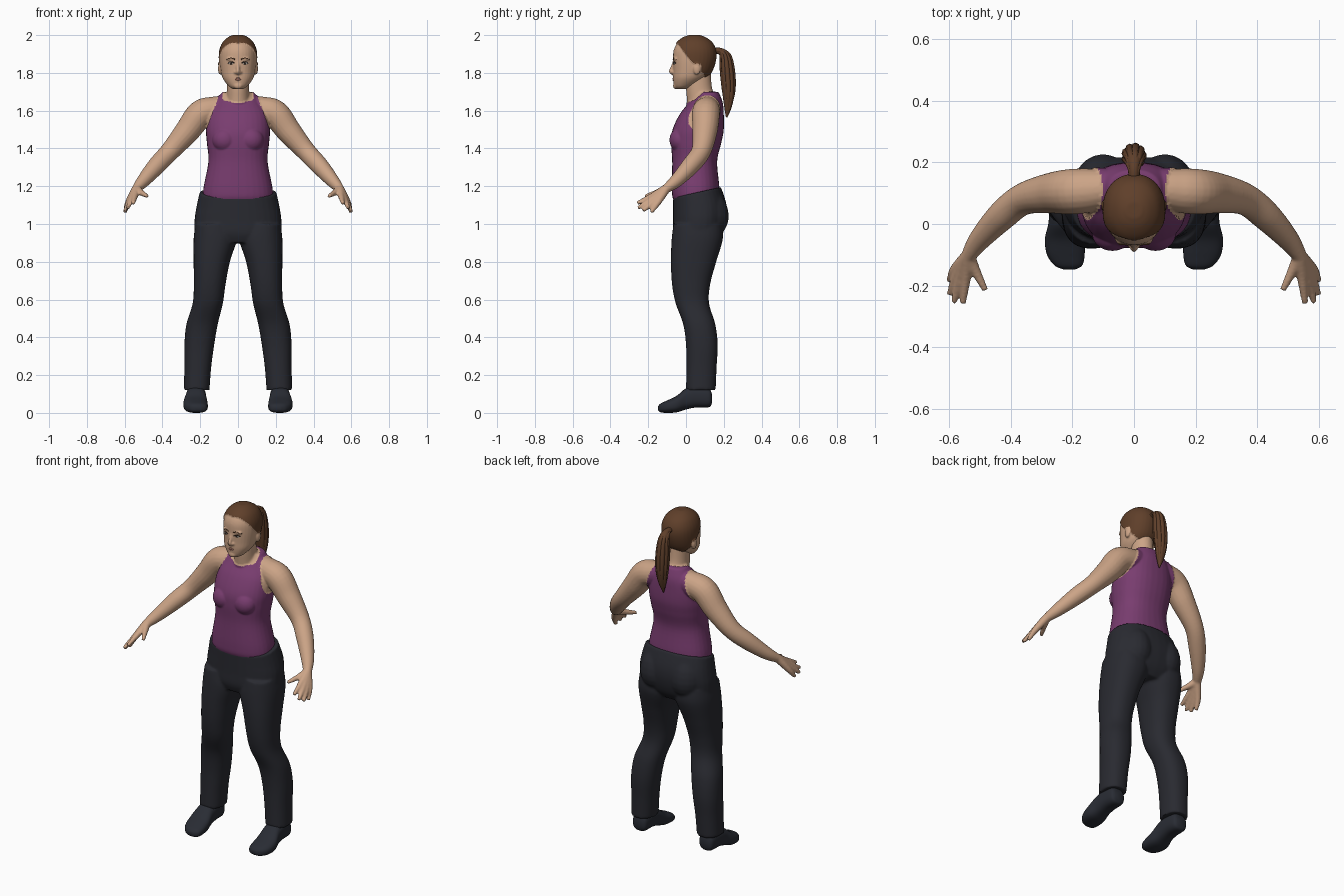
import bpy, bmesh, math, random
from mathutils import Vector, Matrix
from mathutils.bvhtree import BVHTree

if "Cube" in bpy.data.objects:
    bpy.data.objects.remove(bpy.data.objects["Cube"])
random.seed(4)


def material(name, r, g, b):
    m = bpy.data.materials.new(name)
    m.use_nodes = True
    m.diffuse_color = (r, g, b, 1)
    bsdf = m.node_tree.nodes["Principled BSDF"]
    bsdf.inputs["Base Color"].default_value = (r, g, b, 1)
    bsdf.inputs["Roughness"].default_value = 0.8
    return m


SKIN = material("skin", 0.60, 0.37, 0.24)
HAIR = material("brown hair", 0.115, 0.05, 0.023)
SHIRT = material("purple cloth", 0.19, 0.046, 0.16)
PANTS = material("charcoal cloth", 0.022, 0.023, 0.03)
SHOE = material("shoe leather", 0.022, 0.025, 0.034)
LIPS = material("lips", 0.42, 0.19, 0.14)
WHITE = material("eye white", 0.6, 0.57, 0.53)
DARK = material("dark lash", 0.035, 0.02, 0.014)


def spline(rows, n=6):
    """Smooth curve through rows of numbers."""
    out = []
    for i in range(len(rows) - 1):
        quad = rows[max(i - 1, 0)], rows[i], rows[i + 1], rows[min(i + 2, len(rows) - 1)]
        for k in range(n):
            t = k / n
            out.append([b + 0.5 * t * (c - a + t * (2 * a - 5 * b + 4 * c - d + t * (3 * (b - c) + d - a)))
                        for a, b, c, d in zip(*quad)])
    return out + [list(rows[-1])]


def skin_rings(bm, rings):
    rings = [[bm.verts.new(p) for p in ring] for ring in rings]
    for a, b in zip(rings, rings[1:]):
        for i in range(len(a)):
            j = (i + 1) % len(a)
            bm.faces.new((a[i], a[j], b[j], b[i]))
    bm.faces.new(rings[0][::-1])
    bm.faces.new(rings[-1])


def loft(bm, rows, axis="z", power=2.3, side=1, sides=32):
    """Rounded sections; row = position, near edge, far edge, centre x, half width."""
    rings = []
    for t, lo, hi, xc, rx in spline(rows):
        ring = []
        for k in range(sides):
            a = math.tau * k / sides
            c, s = [math.copysign(abs(f) ** (2 / power), f) for f in (math.cos(a), math.sin(a))]
            u, v = side * xc + rx * c, (lo + hi) / 2 + (hi - lo) / 2 * s
            ring.append((u, v, t) if axis == "z" else (u, t, v))
        rings.append(ring)
    skin_rings(bm, rings)


def tube(bm, rows, side=1, sides=14):
    """Round limb; row = x, y, z, radius."""
    pts = [(Vector((side * x, y, z)), max(r, 0.001)) for x, y, z, r in spline(rows)]
    rings, n = [], None
    for i, (p, r) in enumerate(pts):
        t = (pts[min(i + 1, len(pts) - 1)][0] - pts[max(i - 1, 0)][0]).normalized()
        n = t.orthogonal() if n is None else n - t * n.dot(t)
        n.normalize()
        b = t.cross(n)
        rings.append([p + r * (math.cos(a) * n + math.sin(a) * b)
                      for a in (math.tau * k / sides for k in range(sides))])
    skin_rings(bm, rings)


def ball(bm, centre, size):
    bmesh.ops.create_uvsphere(bm, u_segments=20, v_segments=12, radius=1,
                              matrix=Matrix.Translation(centre) @ Matrix.Diagonal((*size, 1)))


def finish(name, bm, mats, voxel=0, smooth=4, rule=None, puff=0.0):
    """Make an object, blend its pieces, and colour and raise the faces the rule picks."""
    bmesh.ops.recalc_face_normals(bm, faces=bm.faces)
    me = bpy.data.meshes.new(name)
    bm.to_mesh(me)
    bm.free()
    ob = bpy.data.objects.new(name, me)
    bpy.context.collection.objects.link(ob)
    if voxel:
        mod = ob.modifiers.new("Blend", "REMESH")
        mod.mode, mod.voxel_size = "VOXEL", voxel
        mod = ob.modifiers.new("Relax", "SMOOTH")
        mod.factor, mod.iterations = 0.5, smooth
        dg = bpy.context.evaluated_depsgraph_get()
        me = bpy.data.meshes.new_from_object(ob.evaluated_get(dg))
        ob.modifiers.clear()
        ob.data = me
    me.materials.clear()
    for m in mats:
        me.materials.append(m)
    if rule:
        raised = set()
        for f in me.polygons:
            if rule(*f.center):
                f.material_index = 1
                raised.update(f.vertices)
        normals = {i: me.vertices[i].normal.copy() for i in raised}
        for i, n in normals.items():
            me.vertices[i].co += n * puff
    me.shade_smooth()
    return ob


# Torso, neck, arms and hands, with the sleeveless top coloured in
bm = bmesh.new()
loft(bm, [(1.08, -0.02, 0.15, 0, 0.16), (1.13, -0.062, 0.165, 0, 0.178), (1.19, -0.07, 0.172, 0, 0.178),
          (1.33, -0.068, 0.16, 0, 0.152), (1.43, -0.074, 0.182, 0, 0.16), (1.50, -0.066, 0.195, 0, 0.165),
          (1.58, -0.028, 0.195, 0, 0.155), (1.64, 0.02, 0.19, 0, 0.12), (1.695, 0.06, 0.17, 0, 0.08)])
loft(bm, [(1.58, 0.01, 0.17, 0, 0.07), (1.66, 0.005, 0.16, 0, 0.062),
          (1.72, 0.0, 0.138, 0, 0.058), (1.82, 0.0, 0.13, 0, 0.058)], power=2)
wrist = (0.538, -0.105, 1.187, 0.024)
for s in (1, -1):
    ball(bm, (s * 0.07, -0.03, 1.445), (0.062, 0.053, 0.06))
    tube(bm, [(0.05, 0.12, 1.625, 0.055), (0.13, 0.11, 1.605, 0.07), (0.20, 0.105, 1.58, 0.074),
              (0.27, 0.10, 1.49, 0.066), (0.36, 0.08, 1.385, 0.052), (0.43, 0.025, 1.31, 0.048),
              (0.50, -0.05, 1.23, 0.036), wrist], s, 20)
    for knuckle, tip in (((0.545, -0.175, 1.15), (0.555, -0.258, 1.11)),
                         ((0.562, -0.175, 1.135), (0.584, -0.254, 1.085)),
                         ((0.574, -0.166, 1.122), (0.598, -0.228, 1.07)),
                         ((0.582, -0.15, 1.112), (0.598, -0.185, 1.062))):
        tube(bm, [wrist, (*knuckle, 0.017), (*tip, 0.01)], s)
    tube(bm, [wrist, (0.515, -0.15, 1.168, 0.017), (0.482, -0.215, 1.148, 0.01)], s)


def is_shirt(x, y, z):
    collar = math.hypot(x, y - 0.07) < 0.08 and z > 1.64 + 0.25 * y
    return z < 1.72 and not collar and abs(x) < min(0.21, 0.10 + 0.35 * (1.68 - z))


finish("upper_body", bm, [SKIN, SHIRT], 0.006, 4, is_shirt, 0.005)

# Trousers: seat and two straight legs
bm = bmesh.new()
loft(bm, [(0.90, -0.05, 0.16, 0, 0.15), (0.95, -0.068, 0.195, 0, 0.222), (1.02, -0.068, 0.215, 0, 0.23),
          (1.09, -0.068, 0.215, 0, 0.22), (1.17, -0.068, 0.185, 0, 0.203)])
for s in (1, -1):
    ball(bm, (s * 0.10, 0.115, 1.04), (0.10, 0.112, 0.12))
    loft(bm, [(1.0, -0.066, 0.19, 0.125, 0.10), (0.92, -0.076, 0.195, 0.121, 0.114),
              (0.80, -0.08, 0.16, 0.139, 0.096), (0.68, -0.074, 0.128, 0.15, 0.084),
              (0.58, -0.055, 0.122, 0.16, 0.08), (0.47, -0.015, 0.155, 0.19, 0.083),
              (0.36, 0.0, 0.168, 0.205, 0.079), (0.24, 0.002, 0.162, 0.213, 0.071),
              (0.12, 0.0, 0.157, 0.219, 0.068)], side=s)
trousers = finish("trousers", bm, [PANTS], 0.008, 3)
for v in trousers.data.vertices:  # waistband dips at the front
    lift = max(0.0, v.co.z - 1.06) / 0.11
    v.co.z += lift * 0.22 * (v.co.y - 0.07)
trousers.data.set_sharp_from_angle(angle=1.0)

# Shoes
for s, name in ((1, "left_shoe"), (-1, "right_shoe")):
    bm = bmesh.new()
    loft(bm, [(0.137, 0.05, 0.10, 0.222, 0.03), (0.12, 0.03, 0.13, 0.222, 0.046), (0.05, 0.028, 0.14, 0.222, 0.052),
              (0.0, 0.018, 0.13, 0.223, 0.055), (-0.05, 0.003, 0.09, 0.225, 0.064),
              (-0.10, 0.0, 0.066, 0.221, 0.061), (-0.134, 0.003, 0.05, 0.213, 0.045),
              (-0.147, 0.012, 0.036, 0.21, 0.02)], axis="y", power=2.6, side=s)
    finish(name, bm, [SHOE])

# Head with swept-back hair
bm = bmesh.new()
loft(bm, [(1.714, -0.048, 0.0, 0, 0.025), (1.73, -0.062, 0.04, 0, 0.05), (1.77, -0.068, 0.10, 0, 0.08),
          (1.81, -0.068, 0.135, 0, 0.091), (1.87, -0.069, 0.155, 0, 0.097), (1.92, -0.065, 0.155, 0, 0.094),
          (1.96, -0.045, 0.135, 0, 0.077), (1.985, -0.012, 0.10, 0, 0.05), (1.996, 0.02, 0.07, 0, 0.025)],
     power=2.15)
tube(bm, [(0, -0.064, 1.862, 0.006), (0, -0.072, 1.83, 0.009), (0, -0.08, 1.808, 0.011),
          (0, -0.066, 1.798, 0.011)])
ball(bm, (0, -0.055, 1.732), (0.024, 0.014, 0.018))
for s in (1, -1):
    ball(bm, (s * 0.013, -0.068, 1.803), (0.009, 0.011, 0.008))
    ball(bm, (s * 0.095, 0.058, 1.822), (0.011, 0.02, 0.032))
    ball(bm, (s * 0.034, -0.054, 1.874), (0.028, 0.014, 0.009))
HAIRLINE = [(1.74, 0.115), (1.80, 0.09), (1.845, 0.045), (1.90, 0.0), (1.955, -0.04), (1.965, -0.2), (2.1, -0.2)]


def is_hair(x, y, z):
    if z < 1.75 or (abs(x) > 0.092 and z < 1.845 and y < 0.082):
        return False
    for (z0, y0), (z1, y1) in zip(HAIRLINE, HAIRLINE[1:]):
        if z0 <= z < z1:
            return y > y0 + (y1 - y0) * (z - z0) / (z1 - z0)
    return False


head = finish("head", bm, [SKIN, HAIR], 0.005, 3, is_hair, 0.005)

# Ponytail made of a core and loose strands
bm = bmesh.new()
tail = [(0, 0.145, 1.915, 0.016), (0, 0.18, 1.915, 0.018), (0, 0.208, 1.885, 0.028), (0, 0.219, 1.80, 0.036),
        (0, 0.225, 1.70, 0.033), (0, 0.222, 1.62, 0.02), (0, 0.215, 1.565, 0.004)]
tube(bm, tail)
for k in range(9):
    a = math.tau * k / 9
    drop = random.uniform(0, 0.05)
    tube(bm, [(x + 0.75 * r * math.cos(a), y + 0.75 * r * math.sin(a), z + drop * i / 6, 0.4 * r)
              for i, (x, y, z, r) in enumerate(tail)], sides=8)
finish("ponytail", bm, [HAIR])

# Facial features laid on the face
scan = bmesh.new()
scan.from_mesh(head.data)
face = BVHTree.FromBMesh(scan)


def on_face(x, z, r, sink=0.0):
    hit = face.ray_cast(Vector((x, -1, z)), Vector((0, 1, 0)))[0]
    return x, (hit.y if hit else -0.06) + sink, z, r


bm = bmesh.new()
for dz, arch in ((0.004, 0.002), (-0.004, -0.002)):
    tube(bm, [on_face(k * 0.011, 1.767 + dz * (1 - abs(k) / 2), 0.0055 - 0.002 * abs(k), 0.002)
              for k in range(-2, 3)])
finish("lips", bm, [LIPS])
for s, side in ((1, "left"), (-1, "right")):
    eye = on_face(s * 0.036, 1.851, 0)[:3]
    bm = bmesh.new()
    ball(bm, eye, (0.015, 0.004, 0.006))
    finish(side + "_eye", bm, [WHITE])
    bm = bmesh.new()
    ball(bm, (eye[0], eye[1] - 0.002, eye[2]), (0.006, 0.004, 0.006))
    finish(side + "_iris", bm, [DARK])
    bm = bmesh.new()
    tube(bm, [on_face(s * (0.019 + 0.0085 * k), 1.851 + 0.007 * math.sin(k * math.pi / 4), 0.0028)
              for k in range(5)])
    finish(side + "_lashes", bm, [DARK])
    bm = bmesh.new()
    tube(bm, [on_face(s * (0.016 + 0.011 * k), 1.871 + 0.007 * math.sin(k * 0.8), 0.0032 - 0.0004 * k)
              for k in range(5)])
    finish(side + "_eyebrow", bm, [HAIR])
scan.free()
